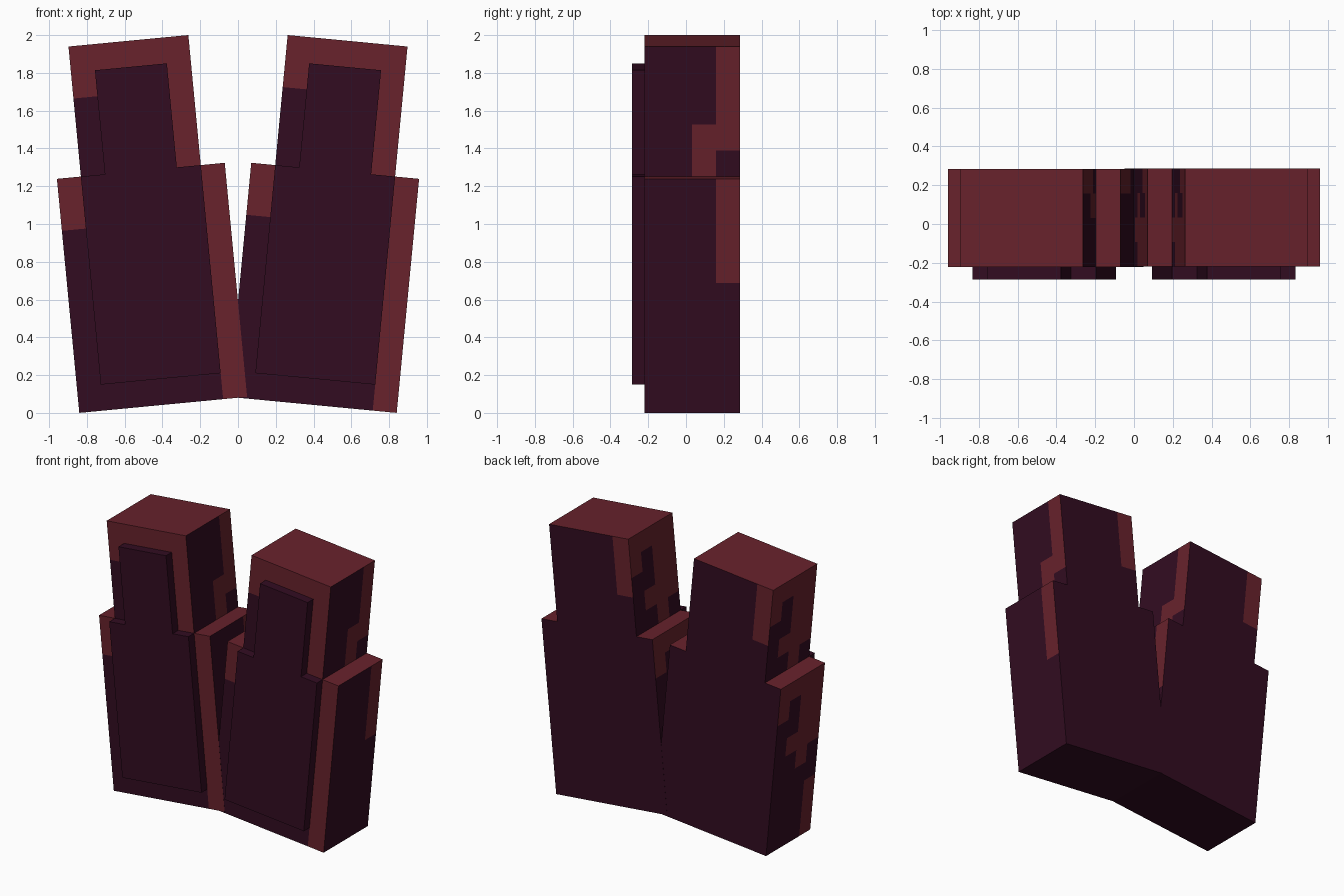
import bpy, bmesh, math
from mathutils import Matrix

cube = bpy.data.objects.get("Cube")
if cube:
    bpy.data.objects.remove(cube, do_unlink=True)


def make_material(name, rgb):
    mat = bpy.data.materials.new(name)
    mat.use_nodes = True
    mat.diffuse_color = (*rgb, 1)
    mat.node_tree.nodes["Principled BSDF"].inputs["Base Color"].default_value = (*rgb, 1)
    return mat


DARK = make_material("dark plum", (0.032, 0.0037, 0.0152))
RED = make_material("deep red", (0.138, 0.016, 0.0252))

# Each tower is laid out in cells: 7 wide, 4 deep, 14 high
CX, CY, CZ = 0.1275, 0.1262, 0.1383
BACK, FRONT = 0.285, -0.22
LOWER_ROWS, ROWS = 9, 14
TILT = math.radians(5.46)

# Mottled side, rows from the top down, columns from back to front (R = red)
MOTTLE = ["RRRR", "R.RR", "..RR", ".RRR", "..R.", "....", "...R", "...R", "...R"]


def is_red(normal, col, depth, row):
    """Colour rule for one cell of the tower surface."""
    upper = row >= LOWER_ROWS
    if normal.z > 0.5:
        return True
    if normal.z < -0.5:
        return False
    if normal.y < -0.5:  # front: right trim, top trim, upper left corners
        if upper:
            return col == 5 or row == 13 or (col == 1 and row >= 12)
        return col == 6 or (col == 0 and row >= 7)
    if normal.y > 0.5:  # back: short strip at the top
        return col == 1 and row >= 11
    if normal.x > 0.5:  # left side
        if upper:
            return (depth == 0 and row >= 10) or (depth == 1 and row <= 10)
        return depth == 0 and row >= 5
    top = ROWS if upper else LOWER_ROWS
    return MOTTLE[top - 1 - row][depth] == "R"


def stepped_block(name, wide, narrow, bottom, step, top, y0, y1, placement, mottled):
    """Extrude a symmetric stepped outline from y0 to y1."""
    half = [(wide, bottom), (wide, step), (narrow, step), (narrow, top)]
    outline = half + [(-x, z) for x, z in reversed(half)]
    bm = bmesh.new()
    face = bm.faces.new([bm.verts.new((x, y0, z)) for x, z in outline])
    new = bmesh.ops.extrude_face_region(bm, geom=[face])["geom"]
    bmesh.ops.translate(bm, vec=(0, y1 - y0, 0),
                        verts=[g for g in new if isinstance(g, bmesh.types.BMVert)])
    bmesh.ops.recalc_face_normals(bm, faces=bm.faces)
    if mottled:
        cuts = [((x * CX - wide, 0, 0), (1, 0, 0)) for x in range(1, 7)]
        cuts += [((0, y1 - y * CY, 0), (0, 1, 0)) for y in range(1, 4)]
        cuts += [((0, 0, z * CZ), (0, 0, 1)) for z in range(1, ROWS)]
        for co, no in cuts:
            bmesh.ops.bisect_plane(bm, geom=bm.verts[:] + bm.edges[:] + bm.faces[:],
                                   dist=1e-5, plane_co=co, plane_no=no)
        bm.normal_update()
        for f in bm.faces:
            c = f.calc_center_median()
            cell = (int((c.x + wide) / CX), int((y1 - c.y) / CY), int(c.z / CZ))
            f.material_index = int(is_red(f.normal, *cell))
        bmesh.ops.dissolve_limit(bm, angle_limit=0.01, verts=bm.verts[:],
                                 edges=bm.edges[:], delimit={'MATERIAL'})
    mesh = bpy.data.meshes.new(name)
    bm.to_mesh(mesh)
    bm.free()
    mesh.materials.append(DARK)
    mesh.materials.append(RED)
    obj = bpy.data.objects.new(name, mesh)
    obj.matrix_world = placement
    bpy.context.collection.objects.link(obj)


# Two towers leaning apart, the right one a hair forward where they overlap
half_width = 3.5 * CX
for name, side, nudge in (("right", -1, -0.001), ("left", 1, 0)):
    place = (Matrix.Translation((side * 0.396, nudge, half_width * math.sin(TILT)))
             @ Matrix.Rotation(side * TILT, 4, 'Y'))
    stepped_block(name + "_tower", half_width, 2.5 * CX, 0, LOWER_ROWS * CZ,
                  ROWS * CZ, FRONT, BACK, place, True)
    # Raised panel on the front
    stepped_block(name + "_front_panel", 2.5 * CX, 1.5 * CX, CZ, LOWER_ROWS * CZ,
                  13 * CZ, -0.285, FRONT + 0.005, place, False)
